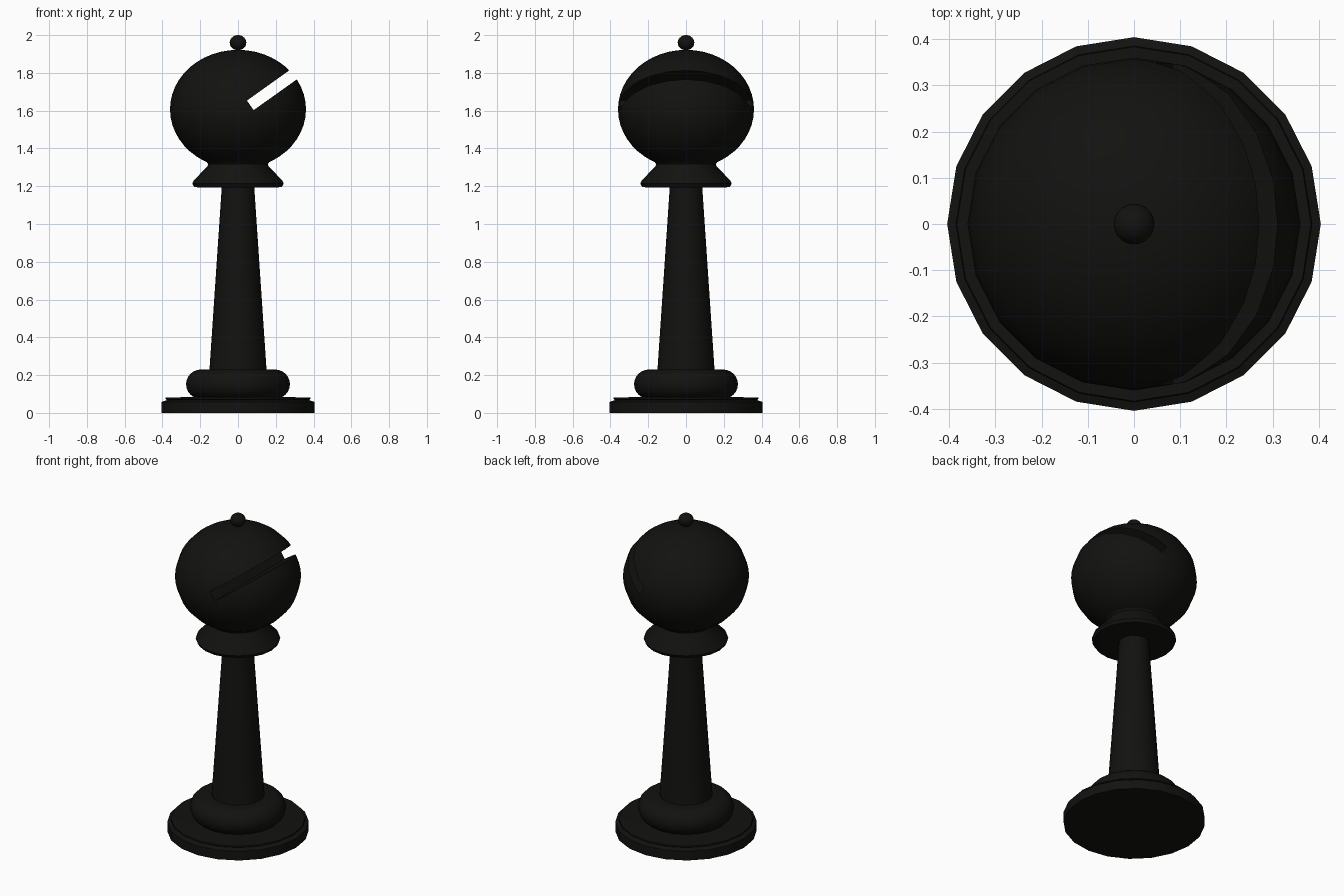
import bpy, bmesh
from math import sin, cos, pi, radians
from mathutils import Matrix, Vector

if "Cube" in bpy.data.objects:
    bpy.data.objects.remove(bpy.data.objects["Cube"])

SIDES = 20
black = bpy.data.materials.new("black")
black.diffuse_color = (0.006, 0.006, 0.005, 1)
black.use_nodes = True
black.node_tree.nodes["Principled BSDF"].inputs["Base Color"].default_value = black.diffuse_color


def finish(name, bm, smooth=40):
    bmesh.ops.recalc_face_normals(bm, faces=bm.faces)
    mesh = bpy.data.meshes.new(name)
    bm.to_mesh(mesh)
    bm.free()
    mesh.materials.append(black)
    ob = bpy.data.objects.new(name, mesh)
    bpy.context.collection.objects.link(ob)
    if smooth:
        bpy.ops.object.select_all(action='DESELECT')
        ob.select_set(True)
        bpy.context.view_layer.objects.active = ob
        bpy.ops.object.shade_smooth_by_angle(angle=radians(smooth))
    return ob


def lathe(name, profile, sides=SIDES):
    """Revolve (radius, z) points, listed bottom to top, into a closed solid."""
    bm = bmesh.new()
    rings = [[bm.verts.new((r * cos(2 * pi * i / sides), r * sin(2 * pi * i / sides), z))
              for i in range(sides)] for r, z in profile]
    for a, b in zip(rings, rings[1:]):
        for i in range(sides):
            j = (i + 1) % sides
            bm.faces.new((a[i], a[j], b[j], b[i]))
    bm.faces.new(rings[0])
    bm.faces.new(rings[-1])
    return finish(name, bm)


def ellipsoid(name, z, rx, rz, rings):
    bm = bmesh.new()
    bmesh.ops.create_uvsphere(bm, u_segments=SIDES, v_segments=rings, radius=1)
    bm.transform(Matrix.Translation((0, 0, z)) @ Matrix.Diagonal((rx, rx, rz, 1)))
    return finish(name, bm)


# Stepped foot
lathe("base", [(0.404, 0), (0.404, 0.058), (0.392, 0.062), (0.375, 0.068),
               (0.385, 0.074), (0.383, 0.081), (0.25, 0.084)])

# Rounded ring above the foot
ring = [(0.195 + 0.08 * cos(a), 0.152 + 0.078 * sin(a))
        for a in (-pi / 2 + pi * k / 12 for k in range(13))]
lathe("base_ring", ring)

# Tapered stem
lathe("stem", [(0.153, 0.2), (0.085, 1.21)])

# Flared collar under the head
lathe("collar", [(0.19, 1.192), (0.232, 1.196), (0.242, 1.214), (0.235, 1.23),
                 (0.162, 1.305), (0.158, 1.318), (0.168, 1.33), (0.14, 1.338)])

# Head with a slanted slot
head = ellipsoid("head", 1.607, 0.36, 0.315, 24)
bm = bmesh.new()
bmesh.ops.create_cube(bm, size=1)
slant = radians(35.5)
start = Vector((0.065, 0, 1.628))
bm.transform(Matrix.Translation(start) @ Matrix.Rotation(-slant, 4, 'Y')
             @ Matrix.Translation((0.3, 0, 0)) @ Matrix.Diagonal((0.6, 1.0, 0.062, 1)))
cutter = finish("slot_cutter", bm, 0)
cutter.hide_render = True
cutter.display_type = 'WIRE'
slot = head.modifiers.new("slot", 'BOOLEAN')
slot.operation = 'DIFFERENCE'
slot.solver = 'EXACT'
slot.object = cutter

# Small ball on top
ellipsoid("finial", 1.96, 0.044, 0.04, 14)
